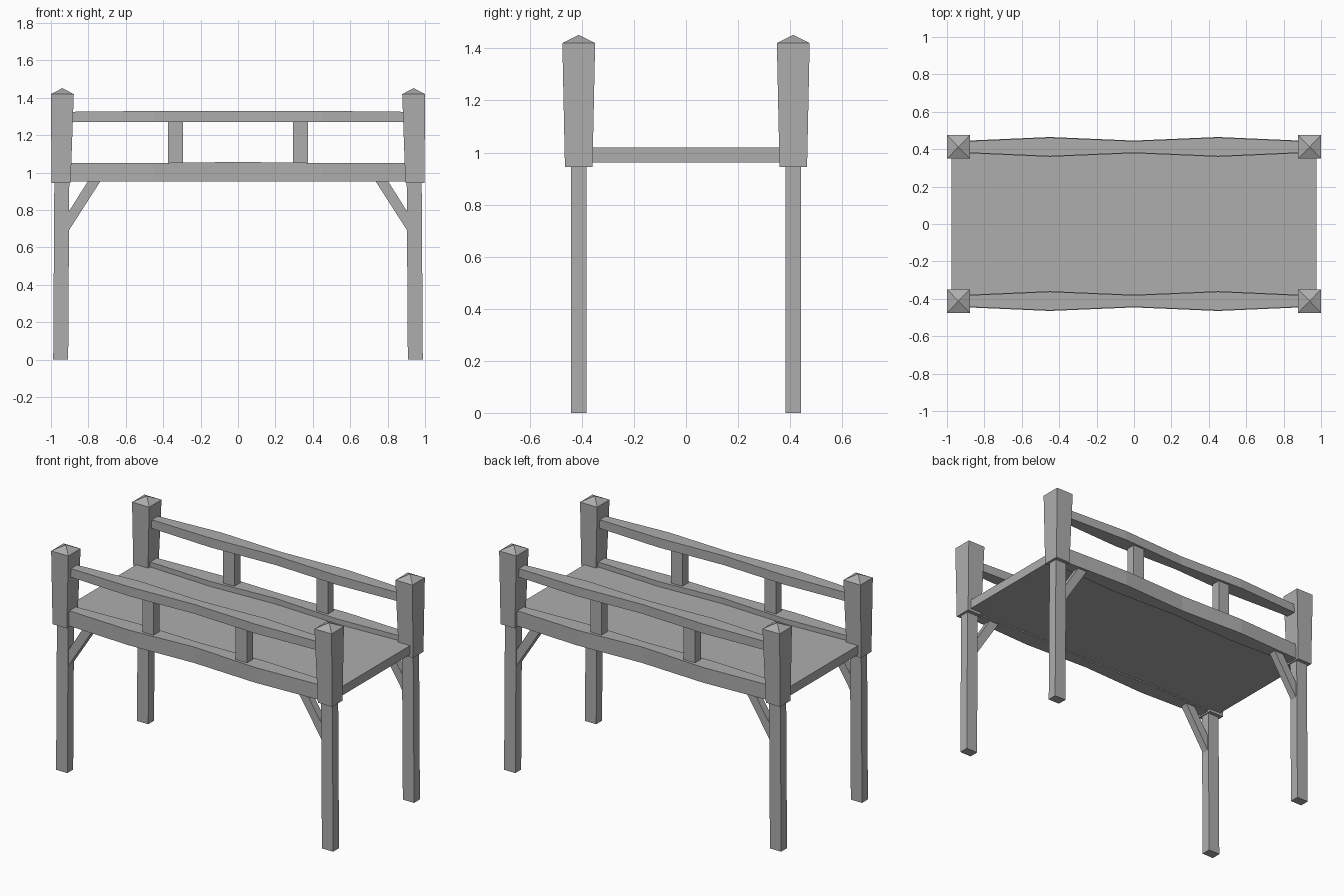
import bpy, bmesh

if "Cube" in bpy.data.objects:
    bpy.data.objects.remove(bpy.data.objects["Cube"], do_unlink=True)

grey = bpy.data.materials.new("plain_grey")
grey.use_nodes = True
GREY = (0.42, 0.42, 0.42, 1)
grey.diffuse_color = GREY
grey.node_tree.nodes["Principled BSDF"].inputs["Base Color"].default_value = GREY


def loft(name, rings, tip=None):
    """Skin a row of matching rings; close the end with a face or a tip."""
    bm = bmesh.new()
    loops = [[bm.verts.new(p) for p in ring] for ring in rings]
    n = len(loops[0])
    for a, b in zip(loops, loops[1:]):
        for i in range(n):
            j = (i + 1) % n
            bm.faces.new((a[i], a[j], b[j], b[i]))
    bm.faces.new(loops[0][::-1])
    if tip:
        apex = bm.verts.new(tip)
        for i in range(n):
            bm.faces.new((loops[-1][i], loops[-1][(i + 1) % n], apex))
    else:
        bm.faces.new(loops[-1])
    bmesh.ops.recalc_face_normals(bm, faces=bm.faces)
    mesh = bpy.data.meshes.new(name)
    bm.to_mesh(mesh)
    bm.free()
    mesh.materials.append(grey)
    obj = bpy.data.objects.new(name, mesh)
    bpy.context.scene.collection.objects.link(obj)
    return obj


def level(x, y, z, hx, hy):
    """Horizontal rectangle."""
    return [(x + i * hx, y + j * hy, z) for i, j in ((-1, -1), (1, -1), (1, 1), (-1, 1))]


def upright(x, y, z0, z1, hw):
    """Crosswise rectangle for a beam running along x."""
    return [(x, y - hw, z0), (x, y + hw, z0), (x, y + hw, z1), (x, y - hw, z1)]


# Deck
loft("deck", [level(0, 0, 0.962, 0.976, 0.4), level(0, 0, 1.02, 0.976, 0.4)])

RAIL_Y = 0.412
for side, sy in (("front", -1), ("back", 1)):
    y = sy * RAIL_Y

    # Rails that swell twice along their length
    stations = ((-0.93, 0.032), (-0.45, 0.053), (0, 0.034), (0.45, 0.053), (0.93, 0.032))
    loft(side + "_lower_rail",
         [upright(x, y, 0.954, 1.057 if x == 0 else 1.052, w) for x, w in stations])
    loft(side + "_upper_rail",
         [upright(x, y, 1.27, 1.33 if abs(x) < 0.9 else 1.325, w - 0.003) for x, w in stations])

    for end, sx in (("right", -1), ("left", 1)):
        label = side + "_" + end
        # Leg
        loft(label + "_leg", [level(sx * 0.948, y, 0, 0.04, 0.03),
                              level(sx * 0.942, y, 0.96, 0.04, 0.03)])
        # Flared post with pyramid cap
        x = sx * 0.939
        loft(label + "_post", [level(sx * 0.946, y, 0.945, 0.051, 0.053),
                               level(x, y, 1.42, 0.061, 0.063)],
             tip=(x, y, 1.452))
        # Baluster
        bx = sx * 0.333
        loft(label + "_baluster", [level(bx, y, 1.04, 0.04, 0.03),
                                   level(bx, y, 1.28, 0.04, 0.03)])
        # Diagonal brace
        outline = ((0.92, 0.667), (0.92, 0.767), (0.8, 0.958), (0.733, 0.958))
        loft(label + "_brace", [[(sx * px, y + t, pz) for px, pz in outline]
                                for t in (-0.023, 0.023)])
